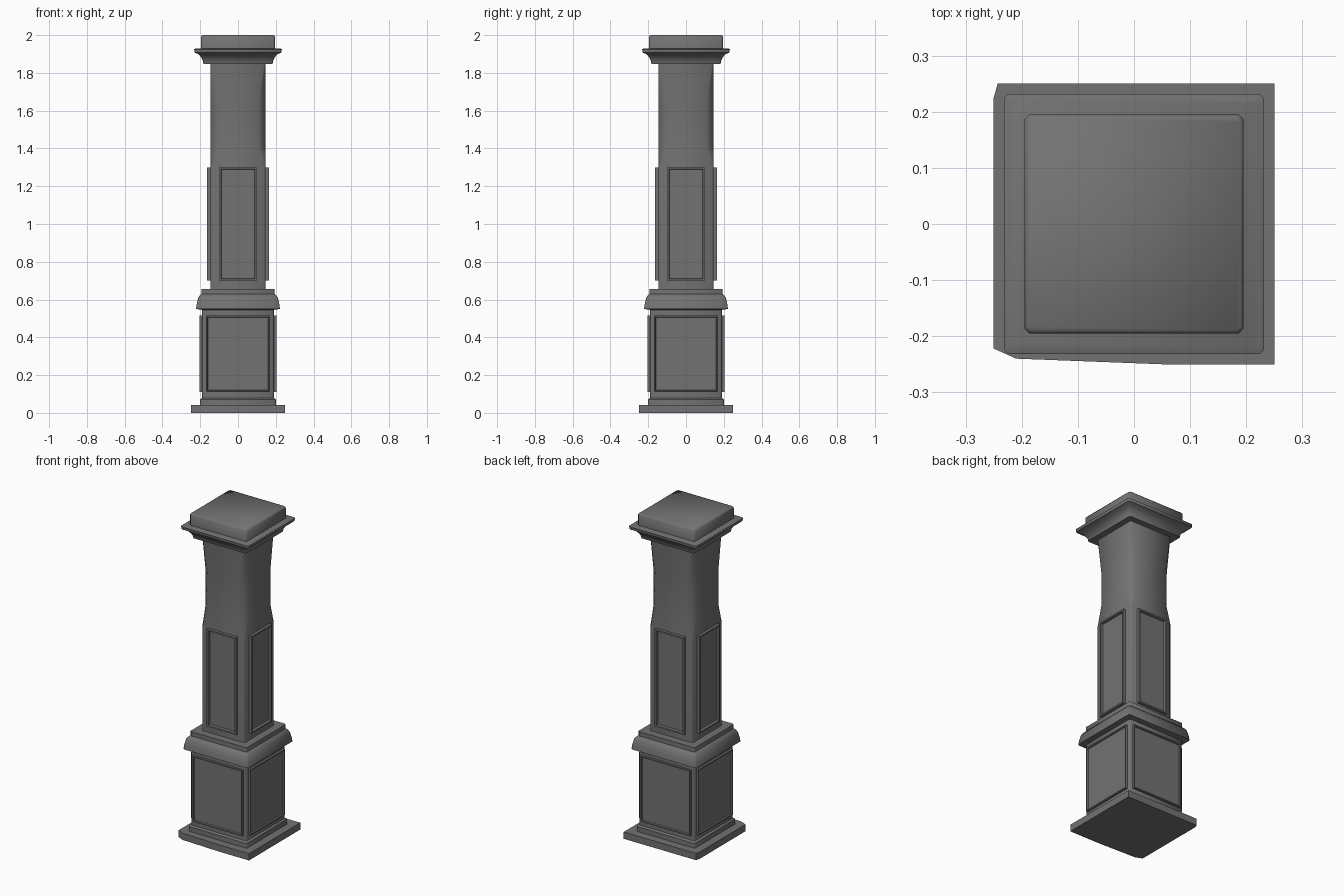
import bpy
import bmesh
import math
from mathutils import Matrix, Vector

cube = bpy.data.objects.get("Cube")
if cube:
    bpy.data.objects.remove(cube, do_unlink=True)

stone = bpy.data.materials.new("dark grey stone")
stone.use_nodes = True
GREY = (0.17, 0.17, 0.17, 1)
stone.diffuse_color = GREY
stone.node_tree.nodes["Principled BSDF"].inputs["Base Color"].default_value = GREY


def finish(bm, name, angle=50):
    bmesh.ops.recalc_face_normals(bm, faces=bm.faces)
    mesh = bpy.data.meshes.new(name)
    bm.to_mesh(mesh)
    bm.free()
    mesh.materials.append(stone)
    obj = bpy.data.objects.new(name, mesh)
    bpy.context.collection.objects.link(obj)
    bpy.ops.object.select_all(action="DESELECT")
    obj.select_set(True)
    bpy.context.view_layer.objects.active = obj
    bpy.ops.object.shade_smooth_by_angle(angle=math.radians(angle))
    return obj


def loft(name, outlines):
    """Skin a stack of closed outlines and cap both ends."""
    bm = bmesh.new()
    rings = [[bm.verts.new(p) for p in outline] for outline in outlines]
    n = len(rings[0])
    for low, high in zip(rings, rings[1:]):
        for i in range(n):
            j = (i + 1) % n
            bm.faces.new((low[i], low[j], high[j], high[i]))
    bm.faces.new(rings[0][::-1])
    bm.faces.new(rings[-1])
    return finish(bm, name)


def square(half, z, cut=0.008):
    """Square outline with slightly cut corners."""
    corner = [Vector((half, -half + cut, z)), Vector((half, half - cut, z))]
    return [Matrix.Rotation(k * math.pi / 2, 3, "Z") @ p for k in range(4) for p in corner]


def square_stack(name, profile):
    loft(name, [square(*step) for step in profile])


def panels(name, half_width, bottom, top, inner, outer, border, depth):
    """Raised frame with a sunken field, repeated on all four sides."""
    bm = bmesh.new()
    for k in range(4):
        turn = Matrix.Rotation(k * math.pi / 2, 4, "Z")
        place = (turn @ Matrix.Translation((0, -(inner + outer) / 2, (bottom + top) / 2))
                 @ Matrix.Diagonal((2 * half_width, outer - inner, top - bottom, 1)))
        made = bmesh.ops.create_cube(bm, size=1, matrix=place)
        out = turn.to_3x3() @ Vector((0, -1, 0))
        faces = {f for v in made["verts"] for f in v.link_faces}
        front = max(faces, key=lambda f: f.calc_center_median().dot(out))
        bmesh.ops.inset_region(bm, faces=[front], thickness=border)
        bmesh.ops.inset_region(bm, faces=[front], thickness=0.004, depth=-depth)
    finish(bm, name, 30)


# Ground slab, worn at two corners
slab = [(-0.25, -0.222), (-0.21, -0.24), (0.05, -0.25), (0.25, -0.25),
        (0.25, 0.25), (-0.243, 0.25), (-0.25, 0.225)]
loft("ground_slab", [[(x, y, z) for x, y in slab] for z in (0, 0.042)])

# Plinth with its foot step
square_stack("plinth", [(0.2, 0.04), (0.2, 0.072), (0.19, 0.08), (0.19, 0.55)])
panels("plinth_panels", 0.17, 0.11, 0.515, 0.18, 0.203, 0.01, 0.008)

# Flared collar
square_stack("collar", [(0.185, 0.545), (0.222, 0.55), (0.219, 0.575), (0.211, 0.61),
                        (0.203, 0.622), (0.193, 0.63), (0.193, 0.657)])

# Shaft, with its corners cut back above the panels
square_stack("shaft", [(0.146, 0.65), (0.146, 1.3), (0.146, 1.42, 0.04),
                       (0.146, 1.62, 0.04), (0.146, 1.85)])
panels("shaft_panels", 0.1, 0.7, 1.3, 0.14, 0.163, 0.014, 0.014)

# Moulded capital and flat top block
square_stack("capital", [(0.183, 1.848), (0.186, 1.865), (0.194, 1.88), (0.206, 1.897),
                         (0.23, 1.908), (0.232, 1.925), (0.222, 1.93)])
square_stack("top_block", [(0.195, 1.92), (0.195, 1.993), (0.19, 2.0)])
